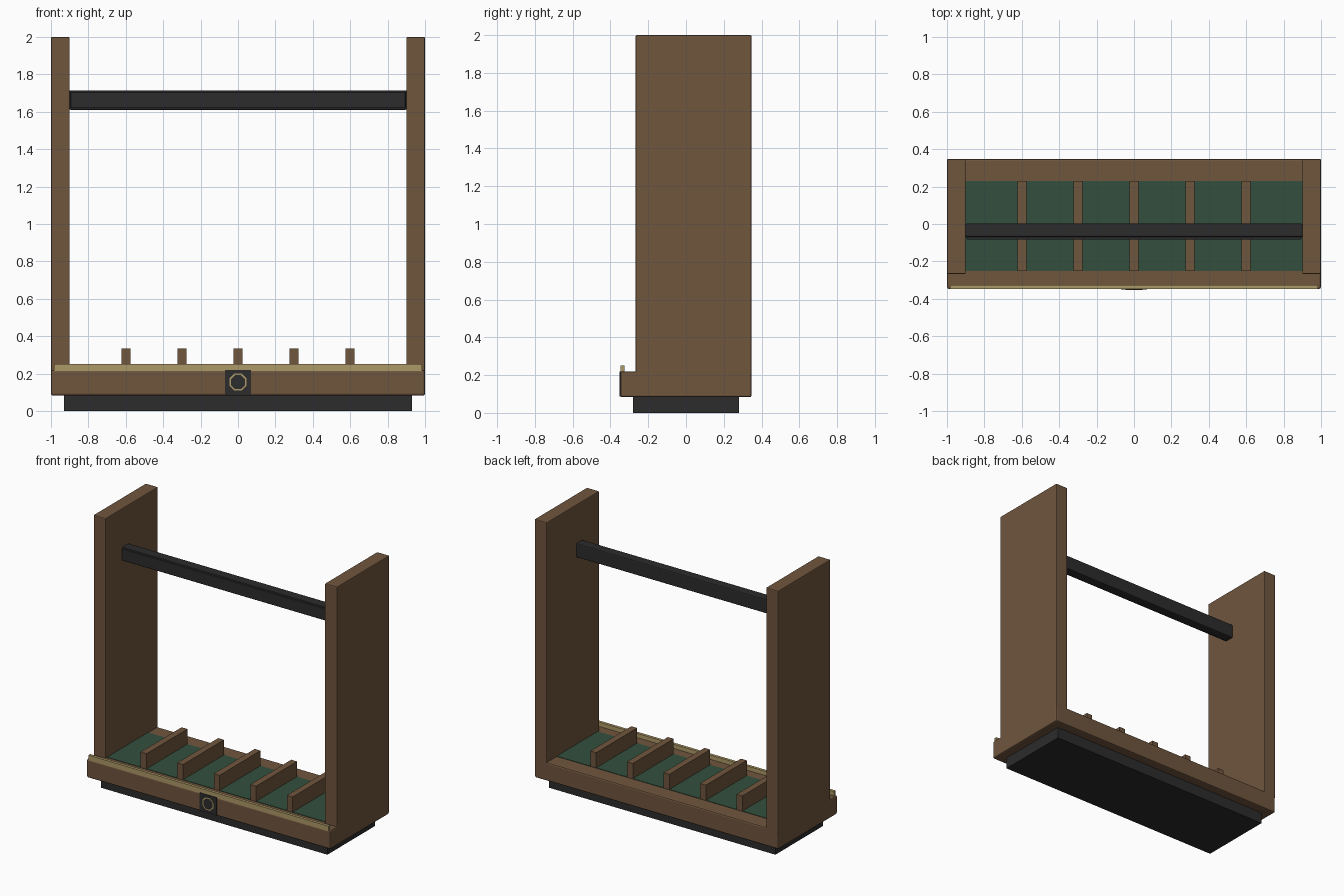
import bpy, bmesh, math
from mathutils import Matrix

if "Cube" in bpy.data.objects:
    bpy.data.objects.remove(bpy.data.objects["Cube"])


def material(name, rgb):
    m = bpy.data.materials.new(name)
    m.diffuse_color = (*rgb, 1)
    m.use_nodes = True
    m.node_tree.nodes["Principled BSDF"].inputs["Base Color"].default_value = m.diffuse_color
    return m


WOOD = material("brown_wood", (0.16, 0.092, 0.048))
BLACK = material("black_paint", (0.025, 0.025, 0.026))
GOLD = material("brass", (0.42, 0.32, 0.135))
GREEN = material("green_felt", (0.033, 0.078, 0.047))


def add_object(name, bm, mat):
    me = bpy.data.meshes.new(name)
    bm.to_mesh(me)
    bm.free()
    me.materials.append(mat)
    ob = bpy.data.objects.new(name, me)
    bpy.context.collection.objects.link(ob)
    return ob


def box(name, x, y, z, mat, bevel=0.0):
    """Box from (min, max) ranges on each axis, with optional chamfered edges."""
    bm = bmesh.new()
    bmesh.ops.create_cube(bm, size=1)
    for v in bm.verts:
        v.co = [r[0] + (c + 0.5) * (r[1] - r[0]) for c, r in zip(v.co, (x, y, z))]
    if bevel:
        bmesh.ops.bevel(bm, geom=bm.edges[:], offset=bevel, segments=2,
                        profile=0.5, affect='EDGES')
    return add_object(name, bm, mat)


# Base: recessed plinth, wooden body and felt floor
box("plinth", (-0.93, 0.93), (-0.28, 0.28), (0, 0.09), BLACK)
box("base", (-1, 1), (-0.347, 0.347), (0.083, 0.22), WOOD, 0.01)
box("felt_floor", (-0.9, 0.9), (-0.25, 0.23), (0.215, 0.223), GREEN)

# Brass strip along the front edge
box("brass_strip", (-0.985, 0.985), (-0.347, -0.326), (0.215, 0.252), GOLD)

# Upright side panels
for side, label in ((-1, "left"), (1, "right")):
    xs = sorted((side * 0.9, side * 1.0))
    box(label + "_panel", xs, (-0.267, 0.347), (0.2, 2.0), WOOD, 0.006)

# Dividers on the floor
for i in range(5):
    cx = -0.6 + 0.3 * i
    box(f"divider_{i + 1}", (cx - 0.024, cx + 0.024), (-0.25, 0.23), (0.215, 0.335), WOOD)

# Support rail with a thin padded face
box("support_rail", (-0.902, 0.902), (-0.07, 0.002), (1.61, 1.715), BLACK, 0.008)
box("rail_pad", (-0.895, 0.895), (-0.083, -0.06), (1.62, 1.705), BLACK, 0.004)

# Front plate with a plain eight-sided ring
box("front_plate", (-0.069, 0.069), (-0.351, -0.343), (0.088, 0.22), BLACK)
bm = bmesh.new()
rings = []
for radius, y in ((0.05, -0.349), (0.05, -0.353), (0.041, -0.353), (0.041, -0.349)):
    rings.append([bm.verts.new((radius * math.cos((k + 0.5) * math.pi / 4), y,
                                0.155 + radius * math.sin((k + 0.5) * math.pi / 4)))
                  for k in range(8)])
for a in range(4):
    r, s = rings[a], rings[(a + 1) % 4]
    for k in range(8):
        n = (k + 1) % 8
        bm.faces.new((r[k], r[n], s[n], s[k]))
bmesh.ops.recalc_face_normals(bm, faces=bm.faces[:])
add_object("plate_ring", bm, GOLD)
